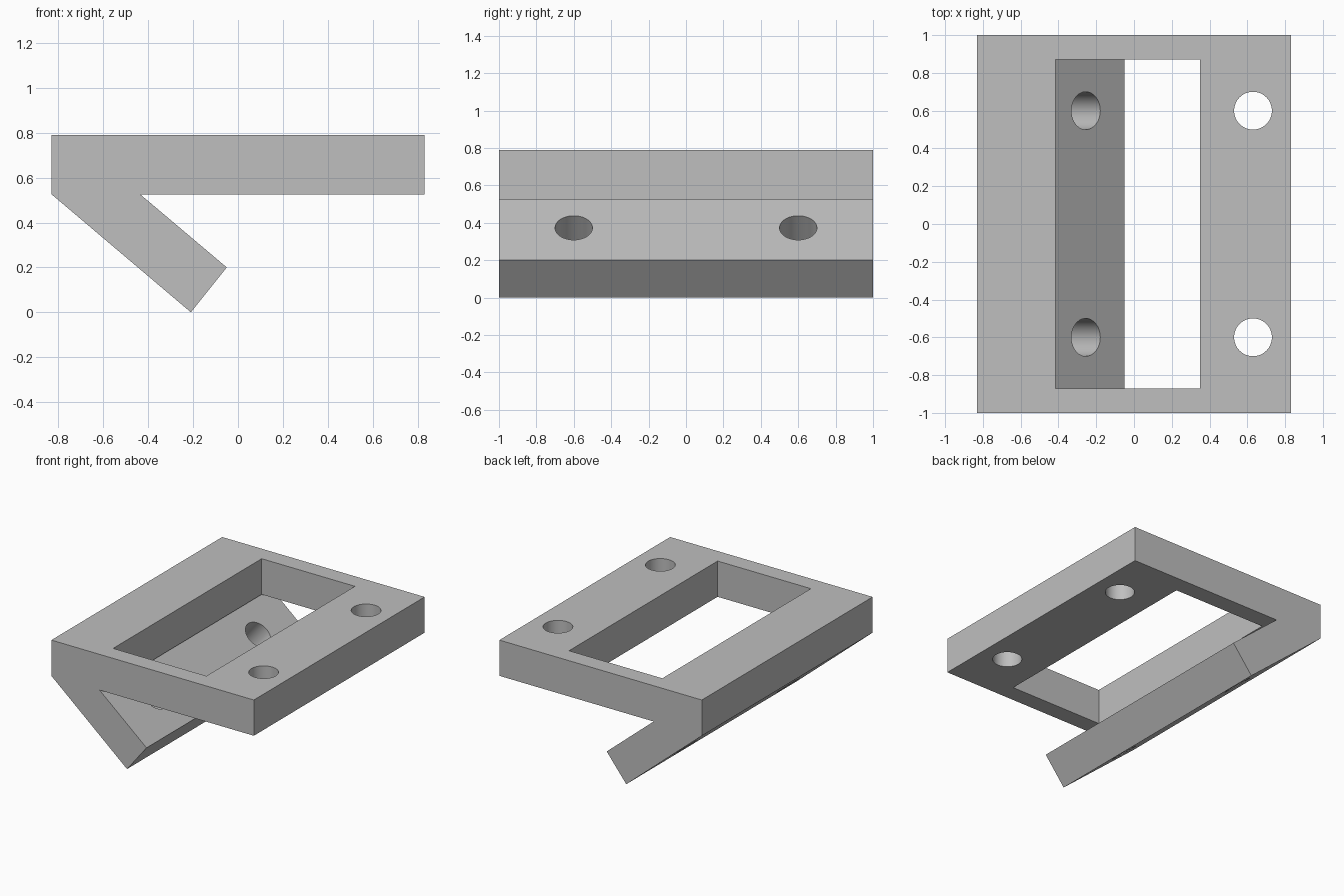
import bpy, math
from mathutils import Vector

cube = bpy.data.objects.get("Cube")
if cube:
    bpy.data.objects.remove(cube, do_unlink=True)

grey = bpy.data.materials.new("light grey")
grey.use_nodes = True
colour = (0.52, 0.52, 0.52, 1)
grey.diffuse_color = colour
grey.node_tree.nodes["Principled BSDF"].inputs["Base Color"].default_value = colour


def extrude_profile(name, points, half):
    """Extrude an x-z outline along y, from -half to half."""
    n = len(points)
    verts = [(x, y, z) for y in (-half, half) for x, z in points]
    faces = [tuple(range(n)), tuple(reversed(range(n, 2 * n)))]
    faces += [(i, i + n, (i + 1) % n + n, (i + 1) % n) for i in range(n)]
    mesh = bpy.data.meshes.new(name)
    mesh.from_pydata(verts, [], faces)
    mesh.materials.append(grey)
    obj = bpy.data.objects.new(name, mesh)
    bpy.context.collection.objects.link(obj)
    return obj


def cut(target, cutter):
    """Subtract the cutter from the target, then discard it."""
    cutter.hide_render = True
    if not cutter.data.materials:
        cutter.data.materials.append(grey)
    mod = target.modifiers.new("cut", "BOOLEAN")
    mod.operation = "DIFFERENCE"
    mod.solver = "EXACT"
    mod.object = cutter
    bpy.ops.object.select_all(action="DESELECT")
    bpy.context.view_layer.objects.active = target
    target.select_set(True)
    bpy.ops.object.modifier_apply(modifier=mod.name)
    bpy.data.objects.remove(cutter, do_unlink=True)


def drill(target, centre, axis, depth):
    """Drill a round hole whose middle is at centre."""
    bpy.ops.mesh.primitive_cylinder_add(
        vertices=64, radius=0.1, depth=depth, location=centre,
        rotation=axis.to_track_quat("Z", "Y").to_euler())
    cut(target, bpy.context.object)


# Flat plate with a folded-under sloping leg
bracket = extrude_profile("bracket", [
    (-0.83, 0.525), (-0.21, 0), (-0.05, 0.2), (-0.435, 0.525),
    (0.83, 0.525), (0.83, 0.79), (-0.83, 0.79)], 1.0)

# Rectangular window through the plate
cut(bracket, extrude_profile("window_cutter", [
    (-0.415, 0.515), (0.35, 0.515), (0.35, 0.9), (-0.415, 0.9)], 0.87))

# Screw holes: two in the plate, two square to the leg
slope = Vector((0.646, 0, 0.763))
leg_top = Vector((-0.255, 0, 0.373))
for y in (-0.6, 0.6):
    drill(bracket, Vector((0.63, y, 0.66)), Vector((0, 0, 1)), 0.4)
    drill(bracket, leg_top - slope * 0.13 + Vector((0, y, 0)), slope, 0.34)

bpy.ops.object.select_all(action="DESELECT")
bpy.context.view_layer.objects.active = bracket
bracket.select_set(True)
bpy.ops.object.shade_smooth_by_angle(angle=math.radians(30))
